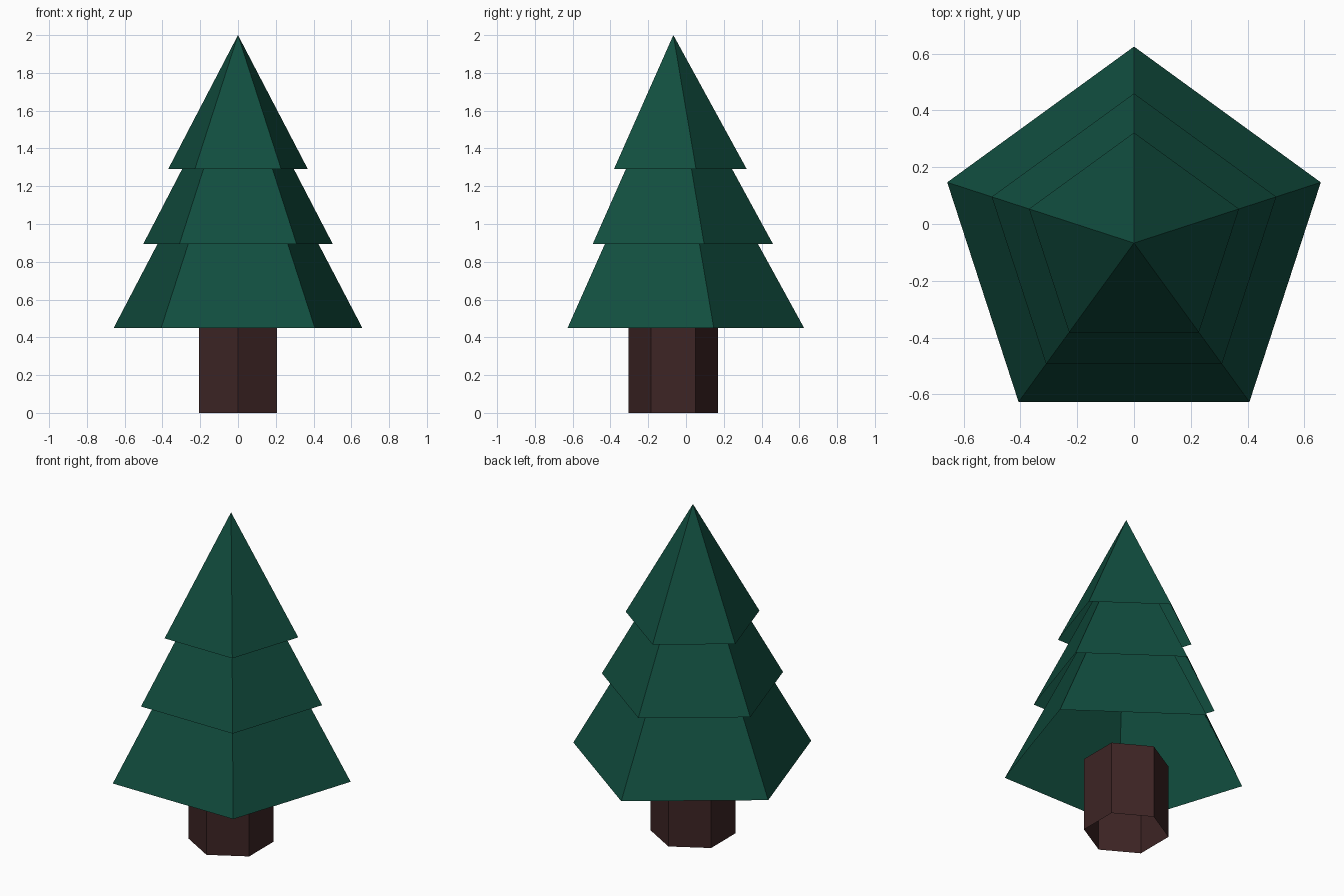
import bpy, bmesh, math

if "Cube" in bpy.data.objects:
    bpy.data.objects.remove(bpy.data.objects["Cube"])

CENTRE_Y = -0.067


def material(name, rgb):
    m = bpy.data.materials.new(name)
    m.diffuse_color = (*rgb, 1)
    m.use_nodes = True
    m.node_tree.nodes["Principled BSDF"].inputs["Base Color"].default_value = m.diffuse_color
    return m


def shell(name, sides, r_bottom, r_top, z0, z1, mat):
    """Open-ended flat-sided cone or prism with one corner facing +y."""
    bm = bmesh.new()

    def ring(r, z):
        angles = [math.pi / 2 + math.tau * i / sides for i in range(sides)]
        return [bm.verts.new((r * math.cos(a), r * math.sin(a), z)) for a in angles]

    low = ring(r_bottom, z0)
    high = ring(r_top, z1) if r_top else [bm.verts.new((0, 0, z1))]
    for i in range(sides):
        j = (i + 1) % sides
        upper = [high[j], high[i]] if r_top else high
        bm.faces.new([low[i], low[j], *upper])
    mesh = bpy.data.meshes.new(name)
    bm.to_mesh(mesh)
    bm.free()
    mesh.materials.append(mat)
    obj = bpy.data.objects.new(name, mesh)
    obj.location.y = CENTRE_Y
    bpy.context.collection.objects.link(obj)


green = material("dark pine green", (0.0056, 0.075, 0.049))
brown = material("dark bark brown", (0.047, 0.018, 0.018))

# Hexagonal trunk, ending where the foliage begins
shell("trunk", 6, 0.237, 0.237, 0, 0.45, brown)

# Three hollow pentagonal foliage cones: name, radius, base height, tip height
for name, r, z0, z1 in (("lower_foliage", 0.692, 0.45, 1.71),
                        ("middle_foliage", 0.527, 0.895, 1.86),
                        ("top_foliage", 0.389, 1.29, 2.0)):
    shell(name, 5, r, 0, z0, z1, green)
